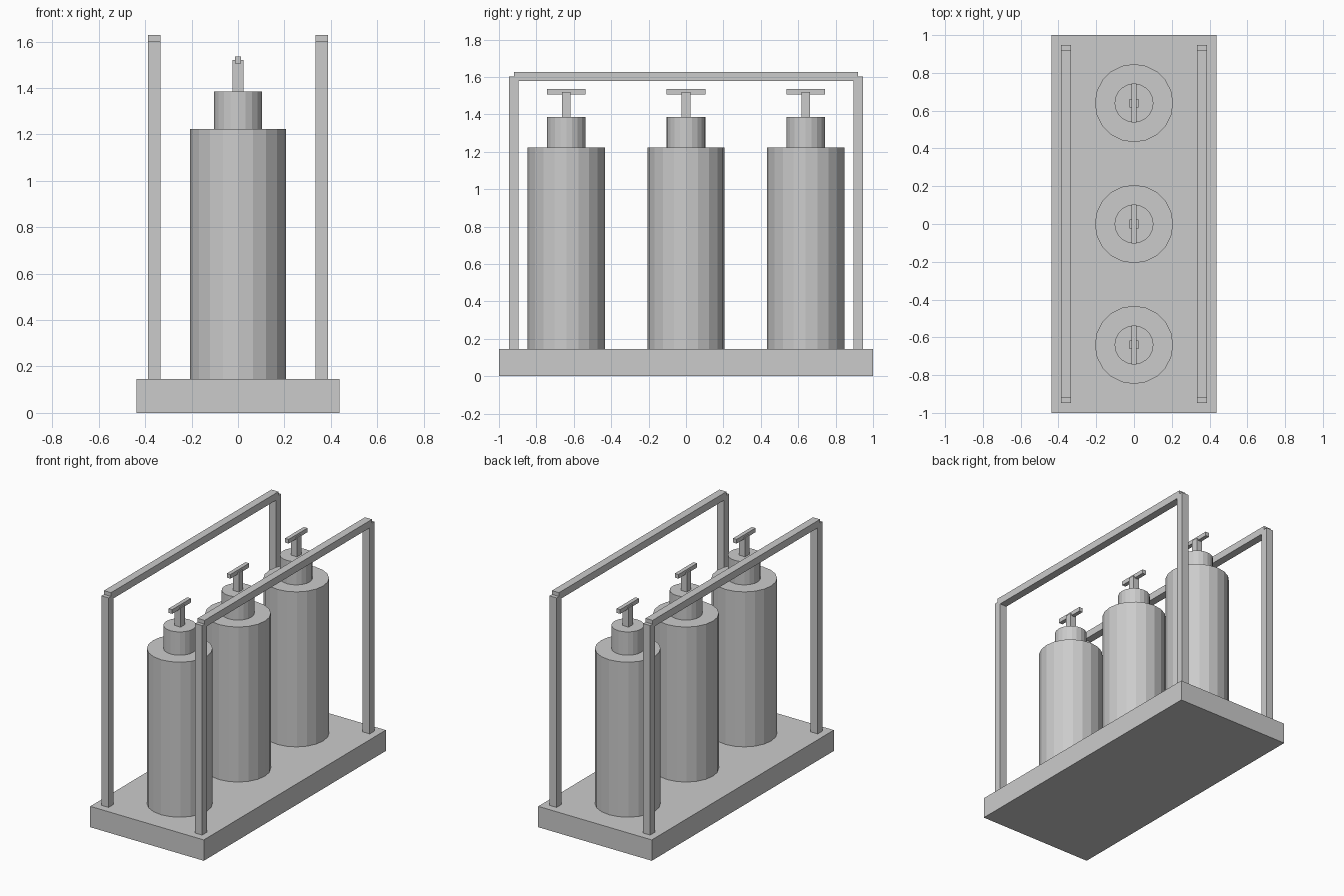
import bpy

if "Cube" in bpy.data.objects:
    bpy.data.objects.remove(bpy.data.objects["Cube"])

grey = bpy.data.materials.new("light grey")
grey.diffuse_color = (0.6, 0.6, 0.6, 1)
grey.use_nodes = True
grey.node_tree.nodes["Principled BSDF"].inputs["Base Color"].default_value = grey.diffuse_color


def finish(name):
    ob = bpy.context.object
    ob.name = name
    ob.data.materials.append(grey)
    return ob


def box(name, x, y, z):
    """Box from (min, max) ranges on each axis."""
    bpy.ops.mesh.primitive_cube_add(size=1, location=[(a + b) / 2 for a, b in (x, y, z)])
    ob = finish(name)
    ob.scale = [b - a for a, b in (x, y, z)]
    bpy.ops.object.transform_apply(location=False, rotation=False, scale=True)
    return ob


def cylinder(name, y, r, z0, z1):
    bpy.ops.mesh.primitive_cylinder_add(vertices=20, radius=r, depth=z1 - z0,
                                        location=(0, y, (z0 + z1) / 2))
    return finish(name)


# Base tray
box("base", (-0.437, 0.437), (-1, 1), (0, 0.145))

# Side frames: two posts and a top rail on each side
for side, x in (("left", (-0.387, -0.333)), ("right", (0.333, 0.387))):
    for end, y in (("front", (-0.947, -0.895)), ("back", (0.895, 0.947))):
        box(f"{side}_{end}_post", x, y, (0.145, 1.602))
    box(f"{side}_rail", x, (-0.92, 0.92), (1.578, 1.628))

# Three pump bottles
for i, y in enumerate((-0.64, 0, 0.64), 1):
    cylinder(f"bottle_{i}_body", y, 0.207, 0.145, 1.223)
    cylinder(f"bottle_{i}_neck", y, 0.103, 1.223, 1.385)
    box(f"bottle_{i}_stem", (-0.023, 0.023), (y - 0.023, y + 0.023), (1.385, 1.52))
    box(f"bottle_{i}_handle", (-0.014, 0.014), (y - 0.103, y + 0.103), (1.506, 1.535))
